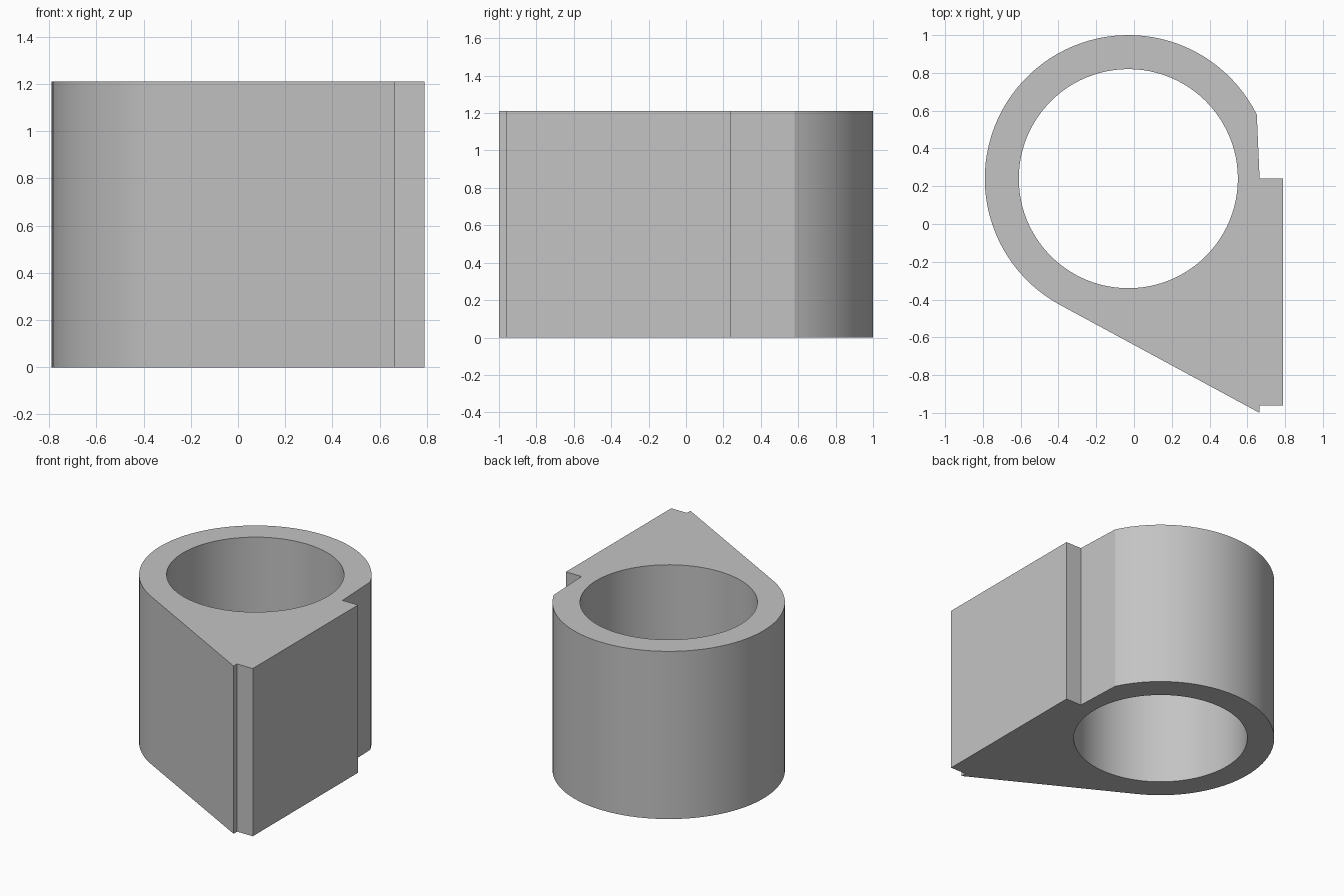
import bpy, bmesh, math

if "Cube" in bpy.data.objects:
    bpy.data.objects.remove(bpy.data.objects["Cube"])

HEIGHT = 1.21
CX, CY = -0.03, 0.24          # bore axis
R_OUT, R_IN = 0.76, 0.58


def arc(radius, start, end, steps):
    """Points along an arc about the bore axis, angles in degrees."""
    pts = []
    for i in range(steps + 1):
        a = math.radians(start + (end - start) * i / steps)
        pts.append((CX + radius * math.cos(a), CY + radius * math.sin(a)))
    return pts


# Outer outline: round wall, tangent flank, stepped mounting pad
outline = arc(R_OUT, 26.5, 241.6, 60) + [
    (0.665, -1.0), (0.665, -0.96), (0.79, -0.96), (0.79, 0.24), (0.665, 0.24)]
bore = arc(R_IN, 0, 360, 96)[:-1]

# Fill between outline and bore, then extrude to full height
bm = bmesh.new()
edges = []
for loop in (outline, bore):
    vs = [bm.verts.new((x, y, 0)) for x, y in loop]
    edges += [bm.edges.new((vs[i - 1], vs[i])) for i in range(len(vs))]
bmesh.ops.triangle_fill(bm, use_beauty=True, use_dissolve=False, edges=edges)
top = bmesh.ops.extrude_face_region(bm, geom=bm.faces[:], use_keep_orig=True)
bmesh.ops.translate(bm, vec=(0, 0, HEIGHT),
                    verts=[g for g in top["geom"] if isinstance(g, bmesh.types.BMVert)])
bmesh.ops.recalc_face_normals(bm, faces=bm.faces[:])

mesh = bpy.data.meshes.new("bracket_sleeve")
bm.to_mesh(mesh)
bm.free()
sleeve = bpy.data.objects.new("bracket_sleeve", mesh)
bpy.context.collection.objects.link(sleeve)

# Plain grey finish
grey = bpy.data.materials.new("light_grey")
grey.diffuse_color = (0.55, 0.55, 0.55, 1)
grey.use_nodes = True
grey.node_tree.nodes["Principled BSDF"].inputs["Base Color"].default_value = grey.diffuse_color
mesh.materials.append(grey)

# Smooth round walls, crisp edges
bpy.context.view_layer.objects.active = sleeve
sleeve.select_set(True)
bpy.ops.object.shade_smooth_by_angle(angle=math.radians(20))
